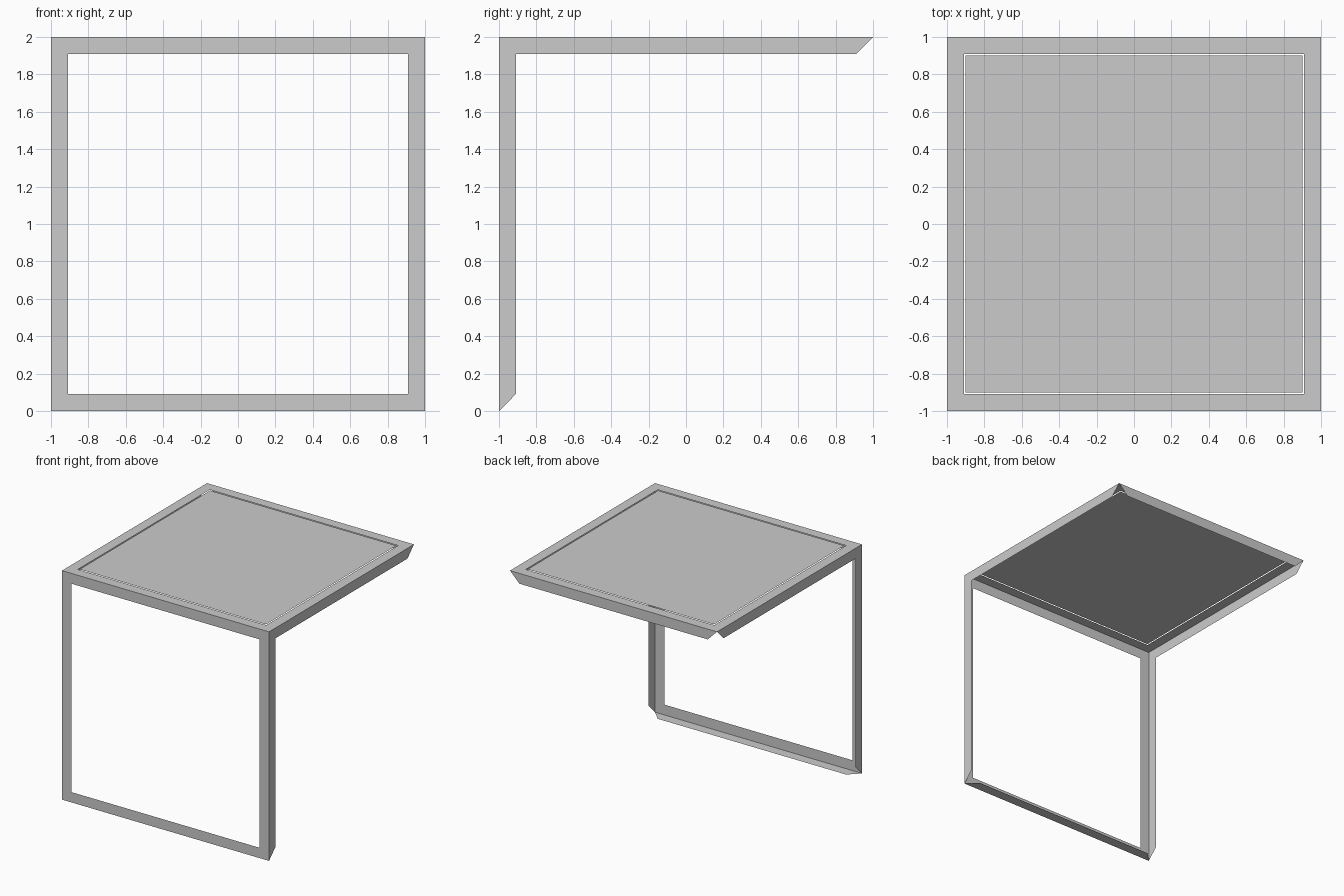
import bpy, bmesh
from mathutils import Matrix

if "Cube" in bpy.data.objects:
    bpy.data.objects.remove(bpy.data.objects["Cube"])

WIDTH = 0.09      # width of the flat edge strips
PANEL = 1.80      # side of the loose top panel


def add_object(name, bm):
    mesh = bpy.data.meshes.new(name)
    bm.to_mesh(mesh)
    bm.free()
    obj = bpy.data.objects.new(name, mesh)
    bpy.context.collection.objects.link(obj)
    return obj


# Frame: mitred sheet strips along the edges of a cube's top and front
bm = bmesh.new()
bmesh.ops.create_cube(bm, size=2, matrix=Matrix.Translation((0, 0, 1)))
bmesh.ops.recalc_face_normals(bm, faces=bm.faces)
centres = bm.faces[:]
bmesh.ops.inset_individual(bm, faces=centres, thickness=WIDTH, use_even_offset=True)


def keep(face):
    c = face.calc_center_median()
    is_centre = max(abs(c.x), abs(c.y), abs(c.z - 1)) > 0.99 and face.calc_area() > 1
    return not is_centre and (c.z > 2 - WIDTH or c.y < -1 + WIDTH)


bmesh.ops.delete(bm, geom=[f for f in bm.faces if not keep(f)], context='FACES')
add_object("angle_frame", bm)

# Top panel: thin sheet, flush with the frame, with a narrow gap around it
bm = bmesh.new()
bmesh.ops.create_grid(bm, x_segments=1, y_segments=1, size=PANEL / 2,
                      matrix=Matrix.Translation((0, 0, 2)))
add_object("top_panel", bm)
